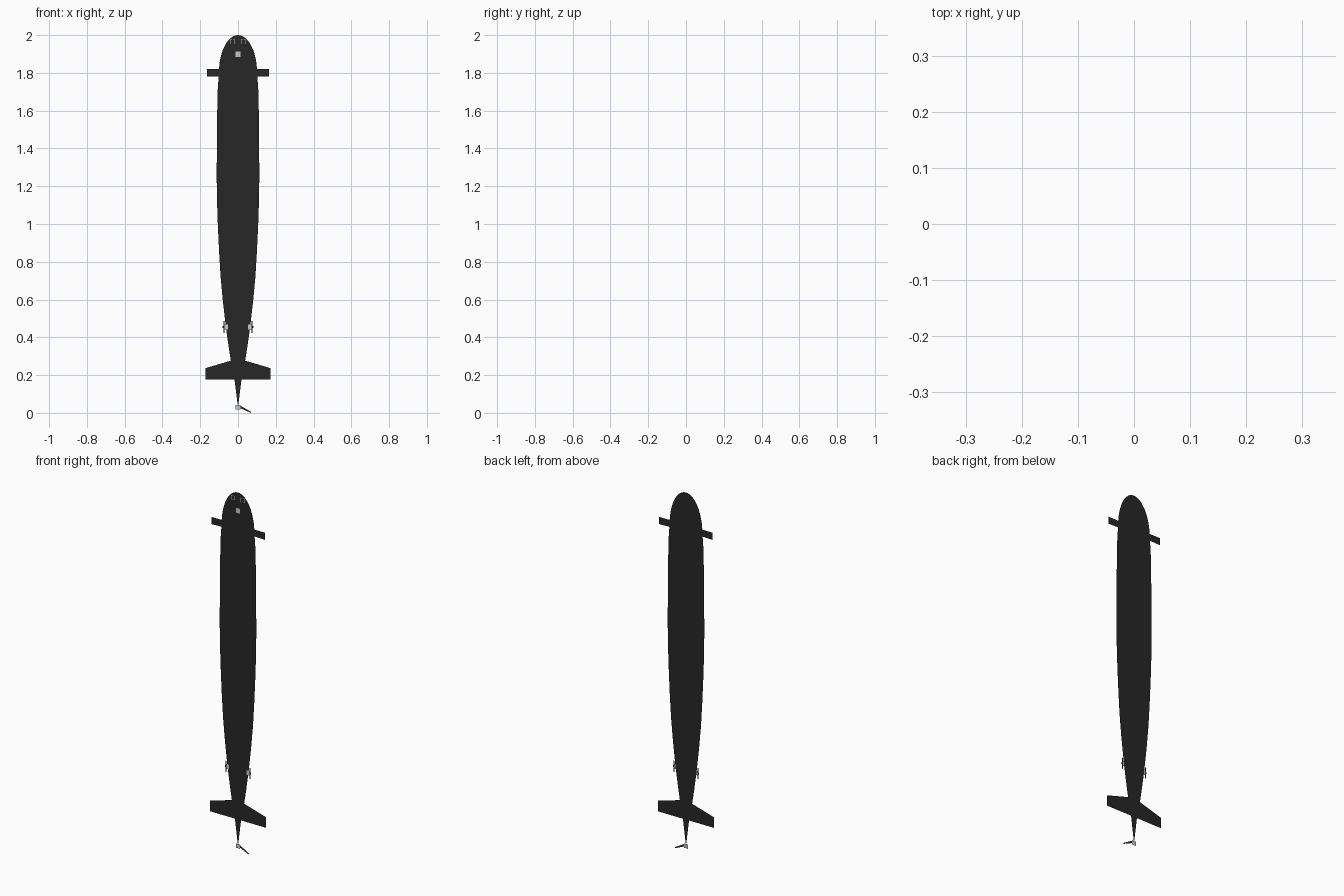
import bpy, math

if "Cube" in bpy.data.objects:
    bpy.data.objects.remove(bpy.data.objects["Cube"])

black = bpy.data.materials.new("hull_black")
black.diffuse_color = (0.02, 0.02, 0.02, 1)
black.use_nodes = True
black.node_tree.nodes["Principled BSDF"].inputs["Base Color"].default_value = black.diffuse_color


def flat(name, polys, y=0.0, mat=None, mirror=False):
    """Flat sheet in the x-z plane from polygons listed anticlockwise (facing -y)."""
    polys = [list(p) for p in polys]
    if mirror:
        polys += [[(-x, z) for x, z in reversed(p)] for p in polys]
    verts, faces = [], []
    for p in polys:
        faces.append(list(range(len(verts), len(verts) + len(p))))
        verts += [(x, y, z) for x, z in p]
    mesh = bpy.data.meshes.new(name)
    mesh.from_pydata(verts, [], faces)
    if mat:
        mesh.materials.append(mat)
    ob = bpy.data.objects.new(name, mesh)
    bpy.context.collection.objects.link(ob)
    return ob


def rect(x0, x1, z0, z1):
    return [(x0, z0), (x1, z0), (x1, z1), (x0, z1)]


# Hull silhouette: (half width, height), tail to shoulder, then rounded nose
profile = [(0.002, 0.045), (0.019, 0.18), (0.037, 0.27), (0.051, 0.36), (0.065, 0.46),
           (0.081, 0.6), (0.092, 0.72), (0.1, 0.85), (0.107, 1.0), (0.111, 1.12),
           (0.113, 1.25), (0.112, 1.4), (0.11, 1.6), (0.107, 1.72), (0.101, 1.8)]
for i in range(1, 13):
    a = math.pi / 2 * i / 12
    profile.append((0.101 * math.cos(a), 1.8 + 0.2 * math.sin(a)))
flat("hull", [[(-w0, z0), (w0, z0), (w1, z1), (-w1, z1)]
              for (w0, z0), (w1, z1) in zip(profile, profile[1:])], 0, black)

# Bow and stern planes
flat("bow_planes", [[(0.09, 1.782), (0.165, 1.78), (0.165, 1.82), (0.09, 1.82)]],
     0.0005, black, True)
flat("stern_planes", [[(0.01, 0.178), (0.172, 0.178), (0.172, 0.237), (0.036, 0.277),
                       (0.01, 0.277)]], 0.0005, black, True)

# Side thrusters: grey motor with black propeller blades
flat("thruster_motors", [rect(0.054, 0.071, 0.442, 0.468)], -0.0005, None, True)
flat("thruster_blades", [rect(0.071, 0.077, 0.424, 0.486),
                         rect(0.077, 0.081, 0.45, 0.46)], 0, black, True)

# Tail propeller
flat("propeller_hub", [rect(-0.013, 0.013, 0.018, 0.042)])
flat("propeller_blade", [[(0.013, 0.025), (0.068, 0.0), (0.068, 0.006), (0.013, 0.038)]],
     0, black)

# Nose sensor and bracket-shaped hatch outlines
flat("nose_sensor", [rect(-0.013, 0.013, 1.885, 1.912)], -0.001)
marks = []
for x, s in ((0.018, 1), (0.041, -1)):
    marks.append(rect(x - 0.0015, x + 0.0015, 1.952, 1.976))
    for z in (1.952, 1.974):
        lo, hi = sorted((x + s * 0.0015, x + s * 0.008))
        marks.append(rect(lo, hi, z, z + 0.002))
flat("hatch_marks", marks, -0.001, None, True)
